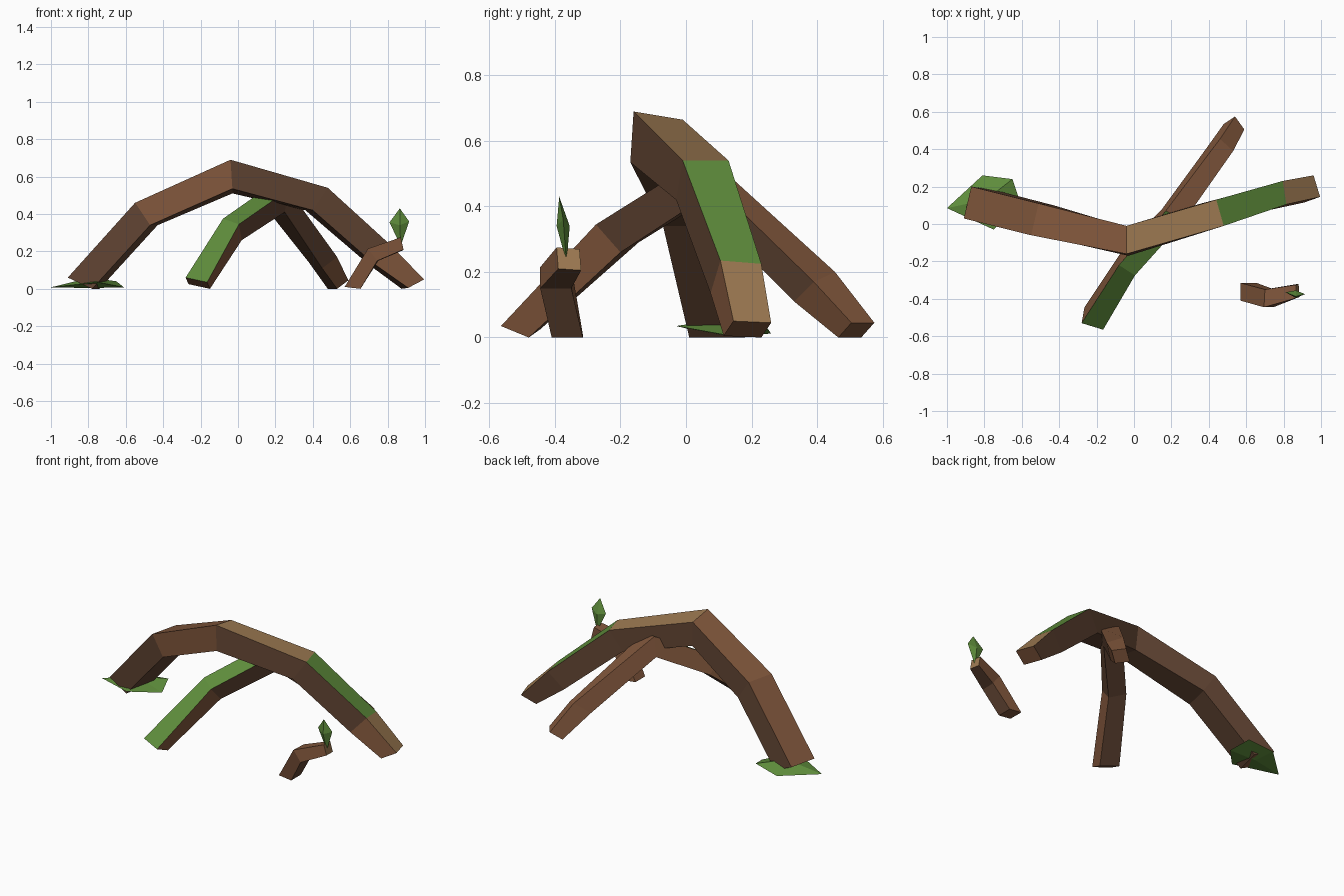
import bpy, bmesh
from mathutils import Vector

cube = bpy.data.objects.get("Cube")
if cube:
    bpy.data.objects.remove(cube, do_unlink=True)


def make_material(name, rgb):
    mat = bpy.data.materials.new(name)
    mat.use_nodes = True
    color = (*rgb, 1.0)
    mat.diffuse_color = color
    bsdf = next(n for n in mat.node_tree.nodes if n.type == "BSDF_PRINCIPLED")
    bsdf.inputs["Base Color"].default_value = color
    bsdf.inputs["Roughness"].default_value = 0.9
    return mat


# Palette, addressed by one letter: dark, brown, tan, green
palette = {
    "d": make_material("dark_bark", (0.125, 0.061, 0.034)),
    "b": make_material("brown_bark", (0.22, 0.095, 0.045)),
    "t": make_material("tan_wood", (0.34, 0.195, 0.085)),
    "g": make_material("moss_green", (0.115, 0.27, 0.045)),
}
letters = list(palette)


def finish(name, bm):
    bmesh.ops.recalc_face_normals(bm, faces=bm.faces)
    mesh = bpy.data.meshes.new(name)
    bm.to_mesh(mesh)
    bm.free()
    for mat in palette.values():
        mesh.materials.append(mat)
    obj = bpy.data.objects.new(name, mesh)
    bpy.context.collection.objects.link(obj)
    return obj


def beam(name, sections, colors, caps):
    """Four-sided beam. A section is (top corner, across vector, down vector).
    Each colour word gives the top, back, bottom and front of one segment."""
    bm = bmesh.new()
    rings = []
    for corner, across, down in sections:
        c, a, d = Vector(corner), Vector(across), Vector(down)
        rings.append([bm.verts.new(p) for p in (c, c + a, c + a + d, c + d)])
    for r0, r1, word in zip(rings, rings[1:], colors):
        for k, letter in enumerate(word):
            n = (k + 1) % 4
            face = bm.faces.new((r0[k], r0[n], r1[n], r1[k]))
            face.material_index = letters.index(letter)
    for ring, letter in zip((rings[0], rings[-1]), caps):
        bm.faces.new(ring).material_index = letters.index(letter)
    return finish(name, bm)


def faceted_leaf(name, outline, peak, base):
    """Closed leaf: an outline fanned to a point on either side."""
    bm = bmesh.new()
    rim = [bm.verts.new(p) for p in outline]
    for tip in (peak, base):
        v = bm.verts.new(tip)
        for a, b in zip(rim, rim[1:] + rim[:1]):
            bm.faces.new((a, b, v)).material_index = letters.index("g")
    return finish(name, bm)


# Large arched root
beam("main_root", [
    ((-.91, .03, .06), (.04, .17, 0), (.13, -.02, -.06)),
    ((-.55, -.06, .46), (.04, .17, 0), (.08, -.01, -.12)),
    ((-.04, -.16, .69), (0, .15, -.025), (.01, -.01, -.155)),
    ((.48, -.01, .54), (-.04, .14, 0), (-.08, -.02, -.12)),
    ((.815, .105, .235), (-.02, .125, -.01), (-.09, -.03, -.1)),
    ((.995, .145, .05), (-.035, .115, -.005), (-.085, -.03, -.045)),
], ["bddd", "bddb", "tddd", "gddd", "tddb"], "bb")

# Smaller arched root crossing beneath the large one
beam("cross_root", [
    ((-.165, -.565, .035), (-.115, .035, .025), (.015, .085, -.035)),
    ((.005, -.275, .345), (-.085, .055, .03), (.015, .075, -.085)),
    ((.27, .02, .53), (-.1, .05, .02), (-.02, .01, -.12)),
    ((.53, .39, .17), (-.07, .065, .03), (-.08, -.06, -.06)),
    ((.59, .505, .045), (-.05, .07, 0), (-.06, -.04, -.045)),
], ["gbdb", "gbdd", "bbdd", "bbdb"], "bb")

# Bent sprout standing apart
beam("sprout_stem", [
    ((.57, -.41, .01), (0, .095, 0), (.085, 0, -.01)),
    ((.695, -.445, .215), (.005, .095, 0), (.05, 0, -.065)),
    ((.87, -.395, .275), (-.005, .07, -.005), (.015, .005, -.065)),
], ["bbdb", "bbdb"], "bt")

# Upright leaf on the sprout
faceted_leaf("sprout_leaf",
             [(.87, -.365, .23), (.81, -.365, .355), (.865, -.387, .43), (.915, -.375, .36)],
             (.865, -.395, .34), (.865, -.355, .34))

# Low leaf clump around the foot of the large root
faceted_leaf("ground_leaves",
             [(-1, .085, .008), (-.81, .26, .012), (-.65, .24, .04),
              (-.61, .12, .008), (-.75, -.03, .035)],
             (-.79, .13, .06), (-.79, .13, .004))
